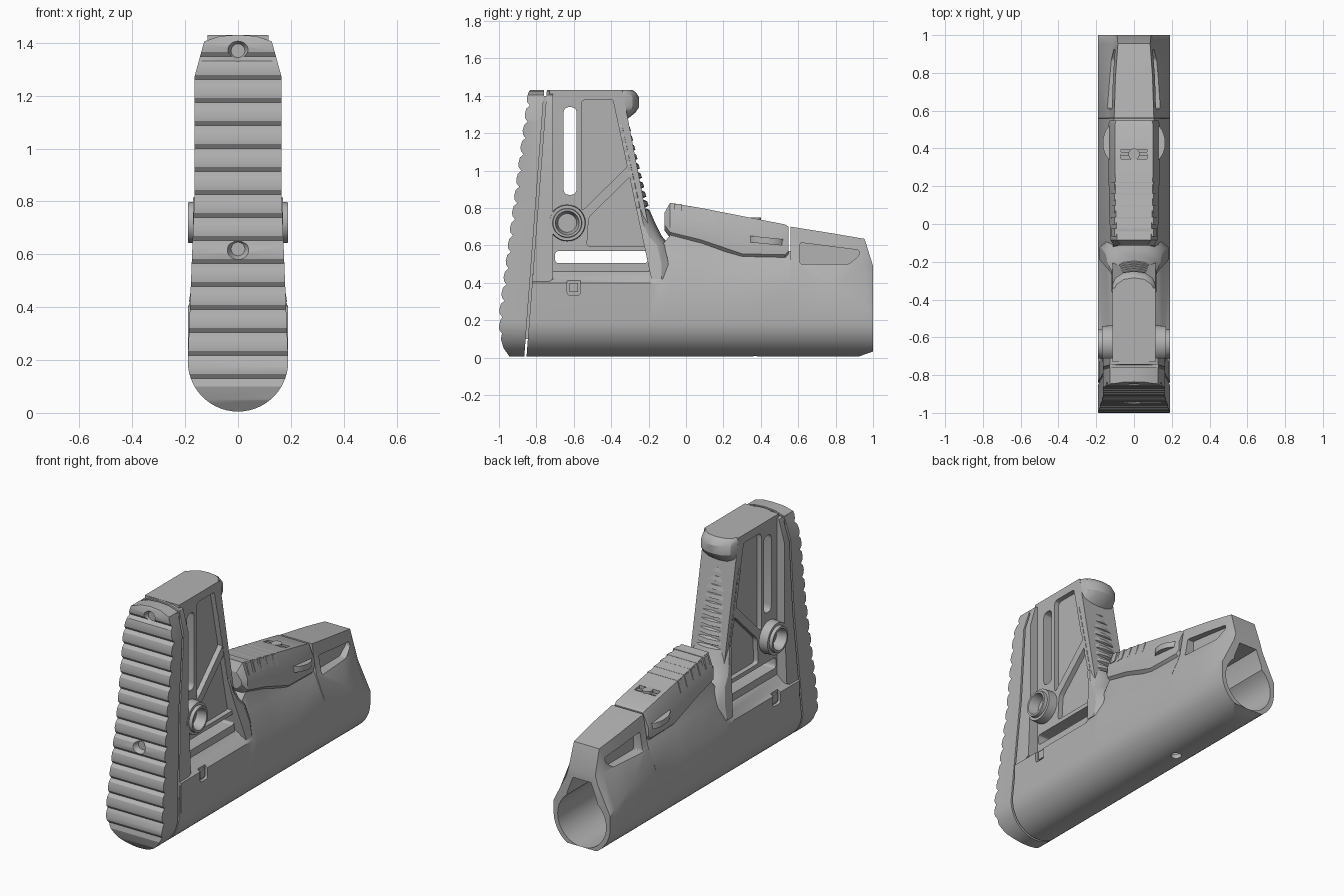
import bpy, bmesh, math
from mathutils import Vector

if "Cube" in bpy.data.objects:
    bpy.data.objects.remove(bpy.data.objects["Cube"])

grey = bpy.data.materials.new("matte grey")
grey.use_nodes = True
grey.diffuse_color = (0.45, 0.45, 0.45, 1)
grey.node_tree.nodes["Principled BSDF"].inputs["Base Color"].default_value = (0.45, 0.45, 0.45, 1)


def finish(name, bm):
    bmesh.ops.recalc_face_normals(bm, faces=bm.faces)
    mesh = bpy.data.meshes.new(name)
    bm.to_mesh(mesh)
    bm.free()
    mesh.materials.append(grey)
    ob = bpy.data.objects.new(name, mesh)
    bpy.context.collection.objects.link(ob)
    return ob


def loft(name, rings):
    """Skin a list of equal rings and cap both ends."""
    bm = bmesh.new()
    rows = [[bm.verts.new(p) for p in ring] for ring in rings]
    n = len(rows[0])
    for a, b in zip(rows, rows[1:]):
        for i in range(n):
            j = (i + 1) % n
            bm.faces.new((a[i], a[j], b[j], b[i]))
    bm.faces.new(rows[0])
    bm.faces.new(rows[-1])
    return finish(name, bm)


def side_prism(name, profile, x0, x1):
    return loft(name, [[(x, y, z) for y, z in profile] for x in (x0, x1)])


def mirrored(half):
    """Close a right-hand half outline across x = 0."""
    return half + [(-x, v) for x, v in reversed(half) if x > 1e-6]


def cross_prism(name, half, y0, y1):
    return loft(name, [[(x, y, z) for x, z in mirrored(half)] for y in (y0, y1)])


def rod(name, centre, axis, r1, length, r2=None, seg=40):
    bm = bmesh.new()
    bmesh.ops.create_cone(bm, cap_ends=True, segments=seg, radius1=r1,
                          radius2=r1 if r2 is None else r2, depth=length)
    rot = Vector(axis).to_track_quat("Z", "Y").to_matrix()
    bmesh.ops.rotate(bm, matrix=rot, verts=bm.verts)
    bmesh.ops.translate(bm, vec=centre, verts=bm.verts)
    return finish(name, bm)


def combine(ob, others, operation="DIFFERENCE"):
    """Apply booleans and delete the helper solids."""
    for other in others:
        mod = ob.modifiers.new("cut", "BOOLEAN")
        mod.object, mod.operation, mod.solver = other, operation, "EXACT"
    bake(ob)
    for other in others:
        bpy.data.objects.remove(other)
    return ob


def bake(ob):
    bpy.context.view_layer.update()
    dg = bpy.context.evaluated_depsgraph_get()
    mesh = bpy.data.meshes.new_from_object(ob.evaluated_get(dg))
    ob.modifiers.clear()
    ob.data = mesh


def rounded(pts, r, steps=4):
    """Round the corners of a polygon with small quadratic arcs."""
    out = []
    for i, p in enumerate(pts):
        p, a, b = Vector(p), Vector(pts[i - 1]), Vector(pts[(i + 1) % len(pts)])
        s, e = p + (a - p).normalized() * r, p + (b - p).normalized() * r
        for k in range(steps + 1):
            t = k / steps
            out.append(tuple(s * (1 - t) ** 2 + p * 2 * t * (1 - t) + e * t * t))
    return out


def rect(y0, y1, z0, z1):
    return [(y0, z0), (y1, z0), (y1, z1), (y0, z1)]


def arc(r=0.19, zc=0.195, steps=14):
    return [(r * math.sin(math.pi / 2 * i / steps), zc - r * math.cos(math.pi / 2 * i / steps))
            for i in range(steps + 1)]


# Butt pad and back plate share one outline
outline = arc() + [(0.165, 0.82), (0.165, 1.27), (0.128, 1.405), (0.07, 1.425), (0, 1.43)]
scallops = []
for i in range(15):
    z = 0.13 + i * 0.087
    y = -1.0 + max(0, z - 0.2) * 0.13
    scallops += [(y + 0.016, z), (y + 0.002, z + 0.018), (y, z + 0.04), (y + 0.008, z + 0.07)]
pad = side_prism("butt_pad", [(-0.865, 0), (-0.94, 0), (-0.975, 0.05), (-0.99, 0.1)] + scallops
                 + [(-0.835, 1.43), (-0.758, 1.43)], -0.3, 0.3)
combine(pad, [cross_prism("outline", outline, -1.2, -0.6)], "INTERSECT")
screws = []
for z, y in ((1.37, -0.85), (0.62, -0.945)):
    screws.append(rod("sink", (0, y - 0.005, z), (0, 1, 0), 0.056, 0.06, 0.026, 20))
combine(pad, screws)
plate = side_prism("back_plate", [(-0.853, 0), (-0.78, 0), (-0.78, 0.38), (-0.71, 0.42),
                                  (-0.71, 1.43), (-0.744, 1.43)], -0.3, 0.3)
combine(plate, [cross_prism("outline", outline, -1.2, -0.6)], "INTERSECT")
side_prism("pad_core", [(-0.89, 0.1), (-0.8, 0.1), (-0.73, 1.4), (-0.79, 1.4)], -0.13, 0.13)

# Tube body: y, shoulder height, two upper corners (x, z)
stations = [
    (-0.82, 0.40, 0.150, 0.43, 0.115, 0.46), (-0.20, 0.40, 0.150, 0.43, 0.115, 0.46),
    (-0.13, 0.40, 0.140, 0.52, 0.110, 0.60), (-0.08, 0.40, 0.130, 0.54, 0.110, 0.66),
    (0.08, 0.39, 0.130, 0.54, 0.110, 0.64), (0.30, 0.38, 0.130, 0.52, 0.105, 0.58),
    (0.558, 0.38, 0.132, 0.51, 0.105, 0.57), (0.56, 0.38, 0.135, 0.52, 0.105, 0.70),
    (0.78, 0.38, 0.128, 0.50, 0.098, 0.665), (0.955, 0.30, 0.112, 0.50, 0.085, 0.635),
    (1.0, 0.27, 0.105, 0.44, 0.090, 0.49)]
rings = []
for y, sh, w1, z1, w2, z2 in stations:
    half = arc() + [(0.19, sh), (w1, z1), (w2, z2)]
    rings.append([(x, y, z) for x, z in mirrored(half)])
body = loft("tube_body", rings)
cuts = [rod("bore", (0, 0.3, 0.195), (0, 1, 0), 0.163, 2.0, seg=48),
        cross_prism("channel", [(0.1, 0.25), (0.1, 0.34), (0.06, 0.44)], 0.3, 1.1),
        side_prism("toe", [(0.92, -0.05), (0.92, 0.005), (1.05, 0.05), (1.05, -0.05)], -0.3, 0.3),
        rod("drain", (0, 0.37, 0), (0, 0, 1), 0.03, 0.2, seg=20)]
window = rounded([(0.61, 0.50), (0.87, 0.50), (0.925, 0.545), (0.925, 0.575), (0.61, 0.615)], 0.012)
for s in (-1, 1):
    cuts.append(side_prism("window", window, s * 0.075, s * 0.3))
    cuts.append(side_prism("socket", rounded(rect(-0.635, -0.565, 0.335, 0.425), 0.015),
                           s * 0.172, s * 0.3))
combine(body, cuts)
for s in (-1, 1):
    side_prism("socket_insert", rect(-0.622, -0.578, 0.35, 0.40), s * 0.165, s * 0.182)

# Pillar web with pockets and through slots
web = side_prism("pillar_web", [(-0.73, 0.42), (-0.16, 0.42), (-0.2, 0.7), (-0.34, 1.43),
                                (-0.73, 1.43)], -0.115, 0.115)
slots = [rounded(rect(-0.655, -0.585, 0.87, 1.34), 0.033),
         rounded(rect(-0.70, -0.205, 0.505, 0.57), 0.02)]
pockets = [rounded([(-0.56, 0.78), (-0.305, 1.03), (-0.38, 1.38), (-0.56, 1.38)], 0.03),
           rounded([(-0.53, 0.595), (-0.215, 0.595), (-0.29, 0.975), (-0.52, 0.75)], 0.02)]
cuts = [side_prism("slot", p, -0.3, 0.3) for p in slots]
for s in (-1, 1):
    cuts += [side_prism("pocket", p, s * 0.085, s * 0.3) for p in pockets]
combine(web, cuts)

# Sling bosses with dished sockets
for s, side in ((1, "left"), (-1, "right")):
    boss = rod(side + "_boss", (s * 0.125, -0.635, 0.72), (s, 0, 0), 0.1, 0.09, 0.095)
    rim = rod("rim", (s * 0.15, -0.635, 0.72), (s, 0, 0), 0.086, 0.08, 0.076)
    combine(boss, [rim], "UNION")
    combine(boss, [rod("dish", (s * 0.165, -0.635, 0.72), (s, 0, 0), 0.05, 0.07, 0.066)])

# Ribbed grip: height, rear edge, half width
levels = [(0.42, -0.06, 0.186), (0.50, -0.06, 0.172), (0.60, -0.085, 0.152),
          (0.65, -0.13, 0.142), (0.72, -0.165, 0.13), (0.79, -0.195, 0.12)]
for i in range(9):
    z = 0.80 + i * 0.05
    y = -0.2 - 0.235 * (z - 0.8)
    levels += [(z, y - 0.022, 0.115), (z + 0.012, y, 0.118), (z + 0.036, y - 0.008, 0.118),
               (z + 0.046, y - 0.03, 0.115)]
levels += [(1.27, -0.32, 0.115), (1.31, -0.27, 0.115), (1.34, -0.25, 0.115), (1.39, -0.25, 0.115),
           (1.415, -0.265, 0.113), (1.43, -0.285, 0.108)]
rings = []
for z, rear, w in levels:
    front = -0.165 - 0.215 * (z - 0.42)
    half = [(w, front - 0.02), (w, max(rear - 0.07, front)), (w * 0.86, rear - 0.035),
            (w * 0.5, rear - 0.008), (0, rear)]
    rings.append([(x, y, z) for x, y in mirrored(half)])
loft("ribbed_grip", rings)

# Release lever: y, bottom, top, half width
rings = []
for y, zb, zt, w in [(-0.115, 0.68, 0.775, 0.105), (-0.085, 0.64, 0.828, 0.125),
                     (0.08, 0.60, 0.80, 0.132), (0.30, 0.525, 0.757, 0.135),
                     (0.53, 0.52, 0.712, 0.135), (0.548, 0.54, 0.70, 0.13)]:
    half = [(w - 0.03, zb), (w, zb + 0.03), (w, zb + 0.5 * (zt - zb)), (w - 0.035, zt)]
    rings.append([(x, y, z) for x, z in mirrored(half)])
lever = loft("release_lever", rings)
combine(lever, [side_prism("pin_slot", rect(0.345, 0.395, 0.715, 0.85), -0.07, 0.07)])
rod("lever_pin", (0, 0.37, 0.725), (0, 0, 1), 0.03, 0.05, seg=16)
side_prism("pin_bar", rect(0.36, 0.38, 0.70, 0.735), -0.07, 0.07)
for i in range(5):
    y = -0.045 + i * 0.062
    zt = 0.82 - 0.19 * (y + 0.085)
    cross_prism("lever_rib", [(0.122, zt - 0.06), (0.103, zt + 0.008)], y - 0.02, y + 0.02)

# Finger tabs on the lever flanks
for s in (-1, 1):
    tab = rod("finger_tab", (s * 0.1, 0.43, 0.625), (0, 0, 1), 0.1, 0.035)
    for v in tab.data.vertices:
        v.co.x = s * 0.1 + (v.co.x - s * 0.1) * 0.65
        v.co.z -= (v.co.y - 0.43) * 0.1

# Smooth shading with sharp edges kept
for ob in bpy.context.scene.objects:
    if ob.type == "MESH":
        bpy.ops.object.select_all(action="DESELECT")
        ob.select_set(True)
        bpy.context.view_layer.objects.active = ob
        bpy.ops.object.shade_smooth_by_angle(angle=math.radians(28))
